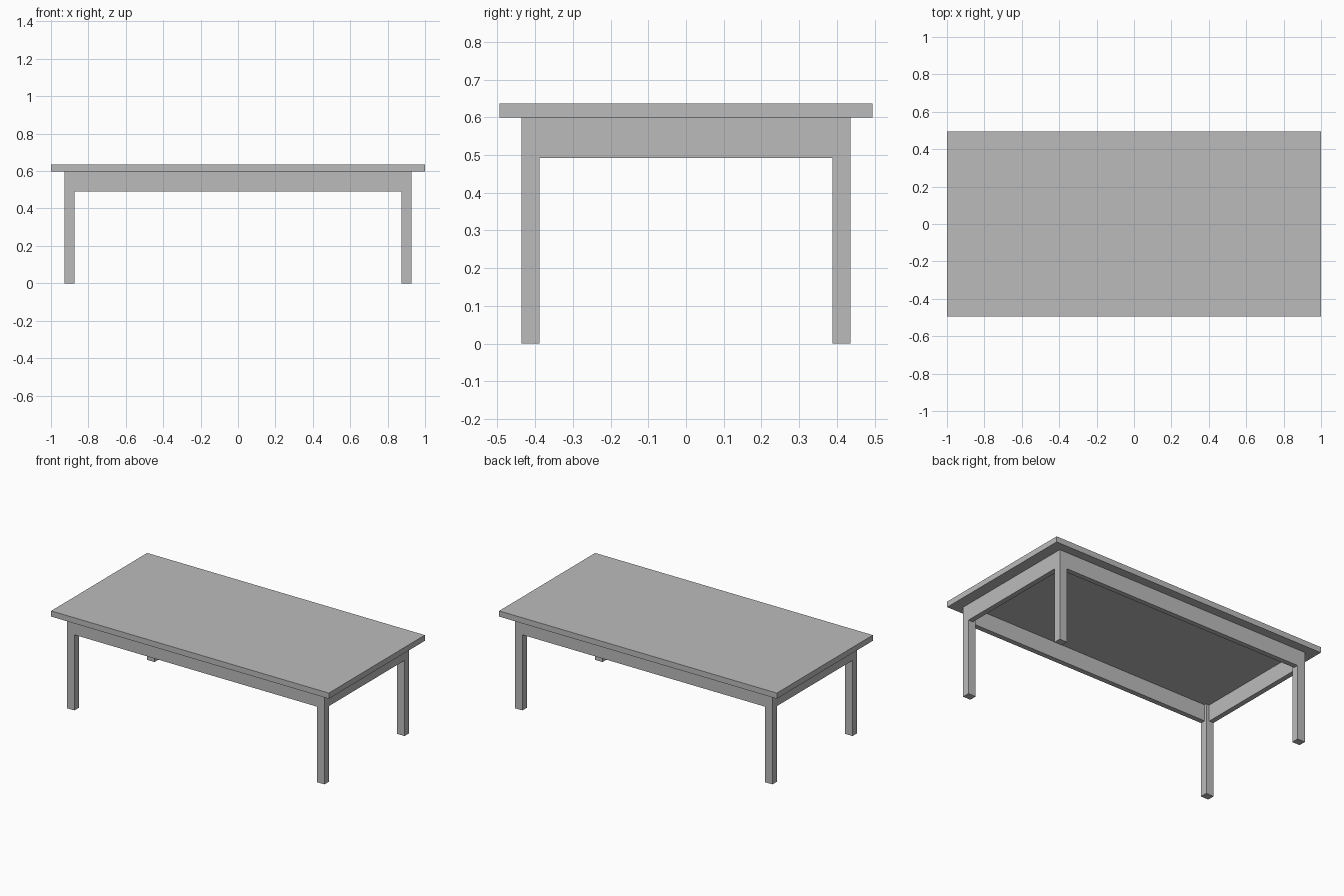
import bpy
import bmesh
from mathutils import Vector

if "Cube" in bpy.data.objects:
    bpy.data.objects.remove(bpy.data.objects["Cube"])

# Main dimensions
TOP_X, TOP_Y = 1.0, 0.494            # tabletop half sizes
TOP_Z0, TOP_Z1 = 0.599, 0.636        # tabletop underside and surface
LEG_X, LEG_Y = 0.928, 0.436          # outer faces of the legs
LEG_W, LEG_D = 0.055, 0.048          # leg section
APRON_Z0, APRON_T = 0.492, 0.033     # apron lower edge and thickness

grey = bpy.data.materials.new("plain grey")
grey.diffuse_color = (0.5, 0.5, 0.5, 1.0)
grey.use_nodes = True
grey.node_tree.nodes["Principled BSDF"].inputs["Base Color"].default_value = grey.diffuse_color


def box(name, lo, hi):
    """Add a flat-shaded box spanning the two opposite corners."""
    lo, hi = Vector(lo), Vector(hi)
    centre, size = (lo + hi) / 2, hi - lo
    bm = bmesh.new()
    bmesh.ops.create_cube(bm, size=1)
    bmesh.ops.scale(bm, vec=[abs(s) for s in size], verts=bm.verts)
    mesh = bpy.data.meshes.new(name)
    bm.to_mesh(mesh)
    bm.free()
    mesh.materials.append(grey)
    obj = bpy.data.objects.new(name, mesh)
    obj.location = centre
    bpy.context.collection.objects.link(obj)
    return obj


# Tabletop
box("tabletop", (-TOP_X, -TOP_Y, TOP_Z0), (TOP_X, TOP_Y, TOP_Z1))

inner_x, inner_y = LEG_X - LEG_W, LEG_Y - LEG_D

# Four square legs
for sy, depth in ((-1, "front"), (1, "back")):
    for sx, side in ((-1, "left"), (1, "right")):
        box(f"{depth}_{side}_leg",
            (sx * inner_x, sy * inner_y, 0),
            (sx * LEG_X, sy * LEG_Y, TOP_Z0))

# Long aprons, flush with the outer leg faces
for sy, depth in ((-1, "front"), (1, "back")):
    box(f"{depth}_apron",
        (-inner_x, sy * (LEG_Y - APRON_T), APRON_Z0),
        (inner_x, sy * LEG_Y, TOP_Z0))

# Short aprons
for sx, side in ((-1, "left"), (1, "right")):
    box(f"{side}_apron",
        (sx * (LEG_X - APRON_T), -inner_y, APRON_Z0),
        (sx * LEG_X, inner_y, TOP_Z0))
